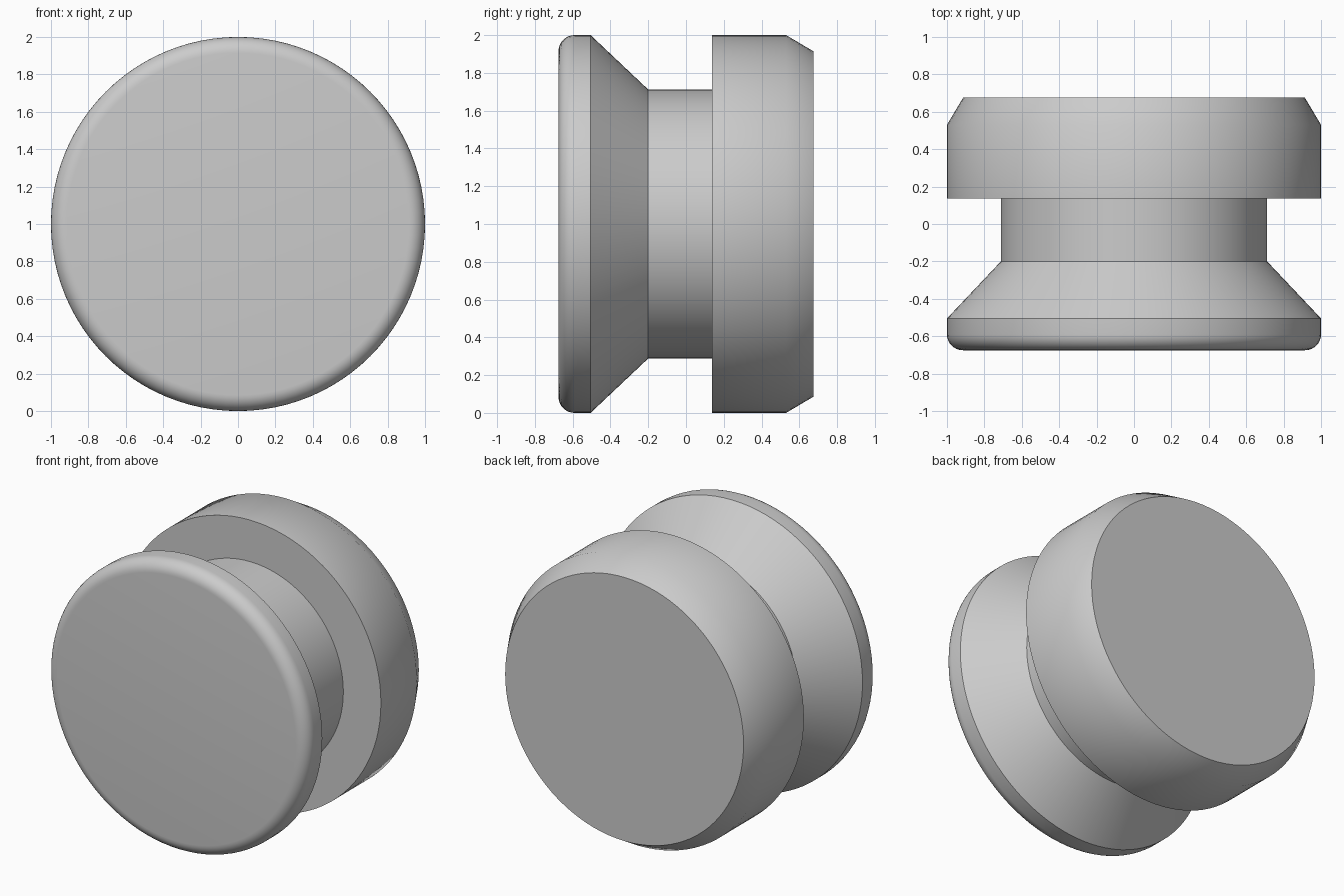
import bpy, bmesh, math
from mathutils import Matrix, Vector

cube = bpy.data.objects.get("Cube")
if cube:
    bpy.data.objects.remove(cube, do_unlink=True)

SEGMENTS = 96
FRONT, BACK = -0.675, 0.675
ROUND = 0.085  # rounding of the front rim

grey = bpy.data.materials.new("light_grey")
grey.use_nodes = True
colour = (0.6, 0.6, 0.6, 1)
grey.diffuse_color = colour
grey.node_tree.nodes["Principled BSDF"].inputs["Base Color"].default_value = colour

# Half profile as (radius, y): rounded front rim, cone, neck, chamfered back drum
profile = []
for i in range(9):
    a = math.pi / 2 * i / 8
    profile.append((1 - ROUND + ROUND * math.sin(a), FRONT + ROUND * (1 - math.cos(a))))
profile += [(1, -0.505), (0.712, -0.2), (0.712, 0.137), (1, 0.137), (1, 0.53), (0.914, BACK)]


def lathe(name, points, material):
    """Revolve a profile about the front-to-back axis and cap both ends."""
    bm = bmesh.new()
    rings = []
    for r, y in points:
        ring = []
        for s in range(SEGMENTS):
            a = 2 * math.pi * s / SEGMENTS
            ring.append(bm.verts.new((r * math.cos(a), y, 1 + r * math.sin(a))))
        rings.append(ring)
    for near, far in zip(rings, rings[1:]):
        for s in range(SEGMENTS):
            t = (s + 1) % SEGMENTS
            bm.faces.new((near[s], near[t], far[t], far[s]))
    bm.faces.new(rings[0])
    bm.faces.new(rings[-1])
    bmesh.ops.recalc_face_normals(bm, faces=bm.faces)
    mesh = bpy.data.meshes.new(name)
    bm.to_mesh(mesh)
    bm.free()
    mesh.materials.append(material)
    obj = bpy.data.objects.new(name, mesh)
    bpy.context.collection.objects.link(obj)
    return obj


knob = lathe("grooved_knob", profile, grey)
bpy.ops.object.select_all(action="DESELECT")
knob.select_set(True)
bpy.context.view_layer.objects.active = knob
bpy.ops.object.shade_smooth_by_angle(angle=math.radians(35))
